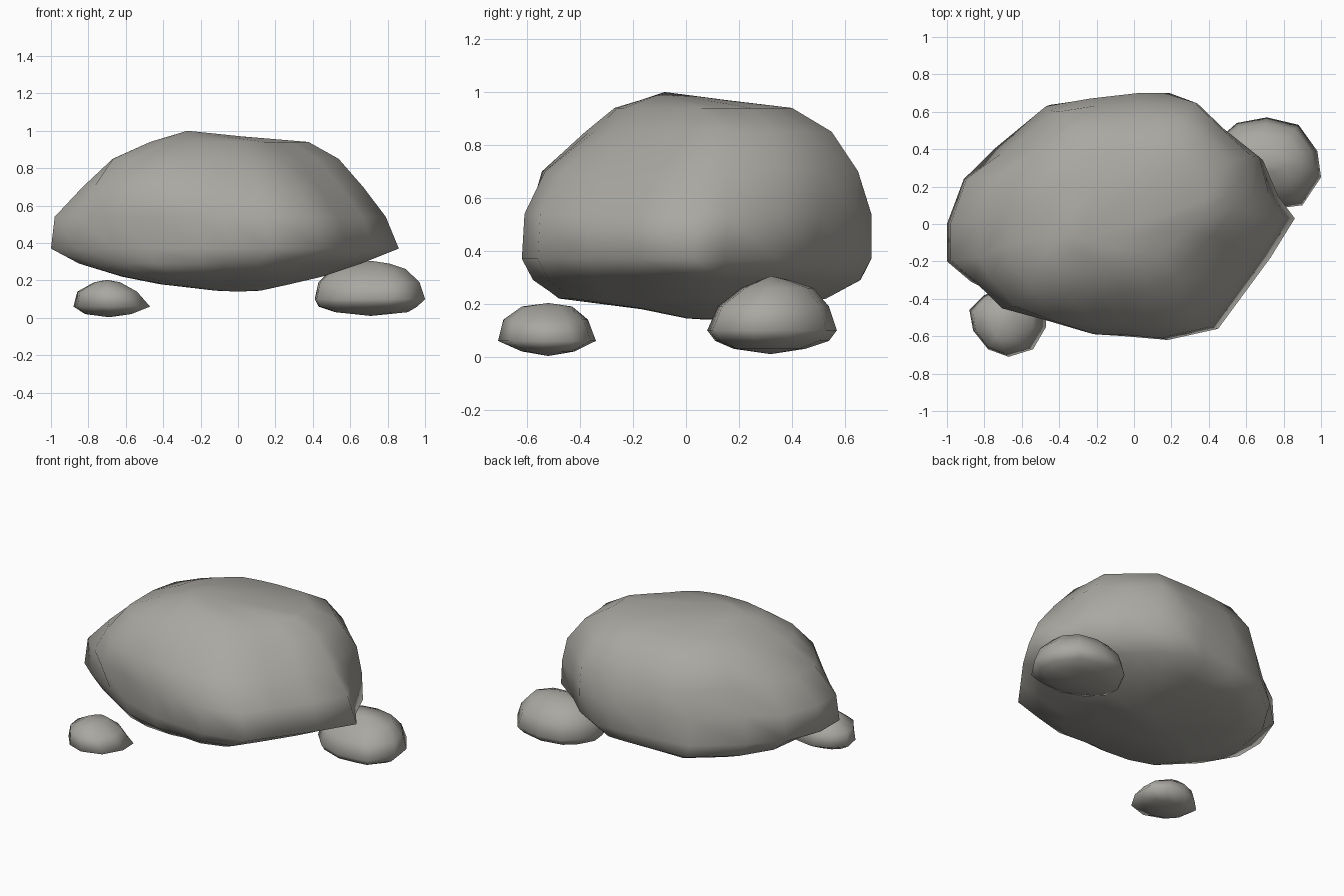
import bpy, bmesh
from mathutils import Vector

if "Cube" in bpy.data.objects:
    bpy.data.objects.remove(bpy.data.objects["Cube"])

stone = bpy.data.materials.new("stone_grey")
stone.diffuse_color = (0.40, 0.39, 0.36, 1)
stone.use_nodes = True
stone.node_tree.nodes["Principled BSDF"].inputs["Base Color"].default_value = stone.diffuse_color


def rock(name, outline, levels, bottom, top, dents=()):
    """Loft a plan outline through levels:
    (z, xmin, xmax, ymin, ymax, roundness, [quadrant bulges ++, --, -+, +-])."""
    xs = [p[0] for p in outline]
    ys = [p[1] for p in outline]
    x0, x1, y0, y1 = min(xs), max(xs), min(ys), max(ys)
    # outline in unit coordinates, -1..1
    unit = [Vector((2 * (x - x0) / (x1 - x0) - 1, 2 * (y - y0) / (y1 - y0) - 1))
            for x, y in outline]
    bm = bmesh.new()
    rings = []
    for z, a, b, c, d, rnd, *bulge in levels:
        pp, mm, mp, pm = bulge or (0, 0, 0, 0)
        ring = []
        for u in unit:
            q = u.lerp(u.normalized(), rnd)
            k = (pp if q.y > 0 else pm) if q.x > 0 else (mp if q.y > 0 else mm)
            q = q * (1 + k * abs(q.x * q.y))
            q.x = max(-1, min(1, q.x))
            q.y = max(-1, min(1, q.y))
            p = Vector(((a + b) / 2 + q.x * (b - a) / 2,
                        (c + d) / 2 + q.y * (d - c) / 2, z))
            for centre, radius, push in dents:
                dist = (p - Vector(centre)).length
                if dist < radius:
                    p += Vector(push) * (1 - (dist / radius) ** 2)
            ring.append(bm.verts.new(p))
        rings.append(ring)
    n = len(outline)
    for lo, hi in zip(rings, rings[1:]):
        for i in range(n):
            j = (i + 1) % n
            bm.faces.new((lo[i], lo[j], hi[j], hi[i]))
    for ring, tip in ((rings[0], bottom), (rings[-1], top)):
        v = bm.verts.new(tip)
        for i in range(n):
            bm.faces.new((ring[i], ring[(i + 1) % n], v))
    bmesh.ops.recalc_face_normals(bm, faces=bm.faces)
    for f in bm.faces:
        f.smooth = True
    me = bpy.data.meshes.new(name)
    bm.to_mesh(me)
    bm.free()
    me.materials.append(stone)
    ob = bpy.data.objects.new(name, me)
    bpy.context.collection.objects.link(ob)
    return ob


# Main boulder, with hollows at the front left and back left
rock("large_boulder",
     [(-1, 0), (-.91, .24), (-.75, .42), (-.47, .63), (-.22, .67), (.05, .70),
      (.19, .70), (.36, .61), (.5, .48), (.69, .34), (.77, .15), (.86, .03),
      (.73, -.18), (.59, -.37), (.45, -.56), (.18, -.62), (-.05, -.6),
      (-.2, -.6), (-.48, -.55), (-.71, -.46), (-.87, -.31), (-1, -.2)],
     [(.145, -.12, .12, 0, .17, .5),
      (.18, -.42, .28, -.17, .35, .3, .1, .2, .3, .1),
      (.22, -.62, .45, -.48, .53, .2, .1, .3, .4, 0),
      (.29, -.85, .66, -.58, .66, .1, 0, .15, .2, 0),
      (.37, -1, .86, -.62, .70, 0),
      (.54, -.98, .79, -.61, .70, 0, .15, 0, 0, 0),
      (.70, -.83, .67, -.55, .65, .05, .4, .15, .1, -.1),
      (.85, -.67, .54, -.38, .55, .1, .45, .35, .1, -.25),
      (.94, -.47, .38, -.27, .40, .2, .45, .4, 0, -.4),
      (.97, -.37, .02, -.17, .15, .4, .2, .2, 0, -.3)],
     (0, .08, .14), (-.27, -.08, 1.0),
     dents=[((-.7, -.48, .34), .2, (.05, .05, 0)),
            ((-.42, -.57, .40), .25, (0, .05, 0)),
            ((-.65, .50, .60), .3, (.05, -.05, 0))])

# Small stone at the front left
rock("front_left_stone",
     [(-.88, -.46), (-.80, -.38), (-.69, -.34), (-.57, -.36), (-.475, -.43),
      (-.47, -.55), (-.54, -.67), (-.67, -.71), (-.78, -.67), (-.86, -.57)],
     [(.02, -.82, -.57, -.62, -.42, .3),
      (.06, -.88, -.47, -.71, -.34, 0),
      (.14, -.86, -.54, -.69, -.37, .1),
      (.19, -.77, -.63, -.62, -.43, .3)],
     (-.69, -.52, .003), (-.70, -.52, .203))

# Medium stone at the back right
rock("back_right_stone",
     [(1, .25), (.98, .39), (.88, .53), (.71, .57), (.55, .54), (.47, .47),
      (.41, .36), (.42, .25), (.52, .14), (.68, .08), (.82, .09), (.90, .10)],
     [(.03, .52, .91, .18, .45, .3),
      (.06, .43, .96, .11, .54, .1),
      (.10, .41, 1.0, .08, .57, 0),
      (.19, .43, .97, .12, .54, 0),
      (.26, .50, .90, .21, .48, .2),
      (.29, .60, .81, .28, .39, .3)],
     (.71, .32, .01), (.71, .32, .305))
